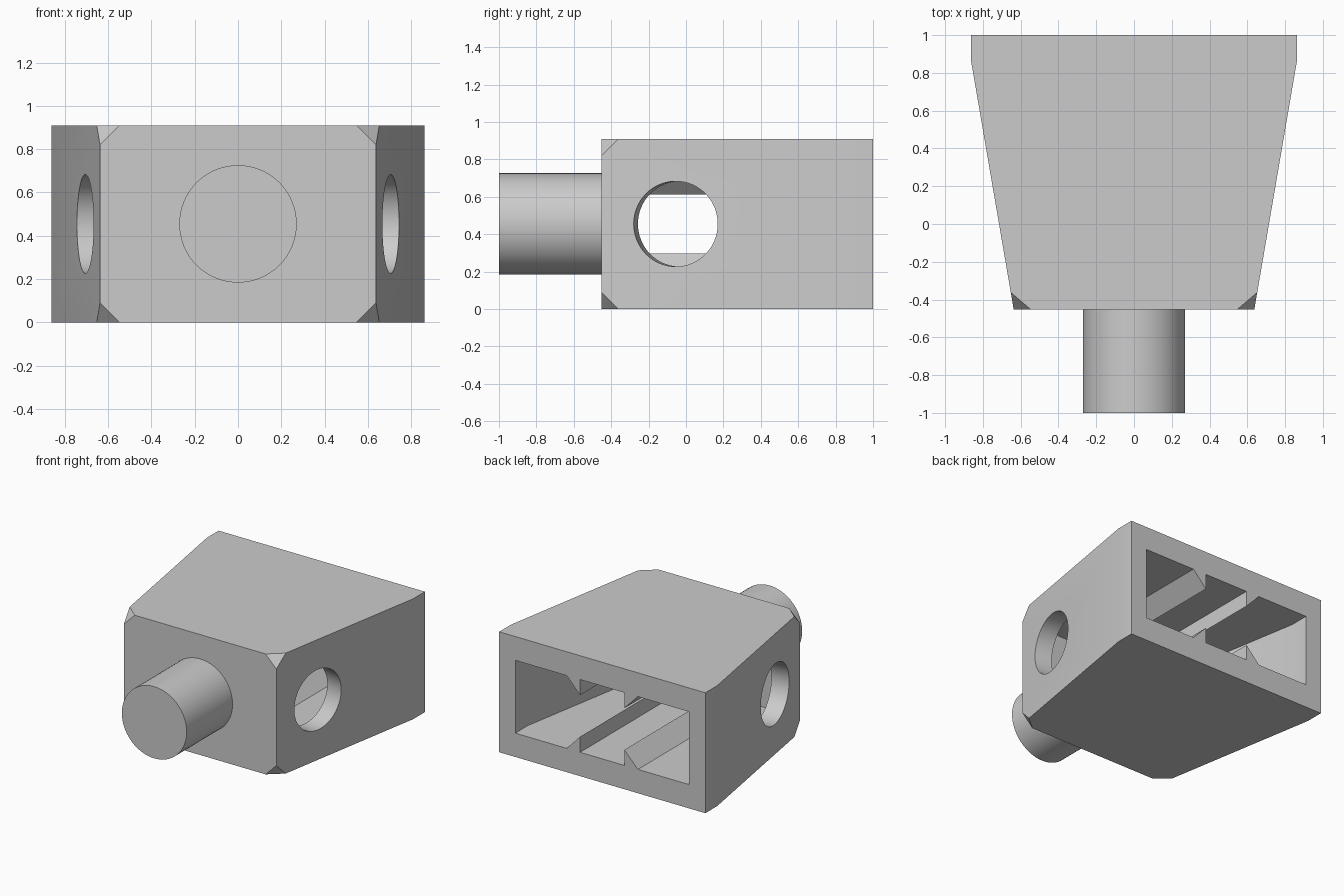
import bpy, bmesh, math
from mathutils import Matrix, Vector

cube = bpy.data.objects.get("Cube")
if cube:
    bpy.data.objects.remove(cube, do_unlink=True)

HEIGHT = 0.91
MID = HEIGHT / 2
BACK, KINK, FRONT, INNER_FRONT = 1.0, 0.86, -0.452, -0.32
HALF_BACK, HALF_FRONT = 0.862, 0.637
CUT = 0.09                      # corner bevel
WALL, FLOOR = 0.135, 0.18       # side wall and floor thickness
SLOPE = (HALF_BACK - HALF_FRONT) / (KINK - FRONT)
TAPER = math.atan(SLOPE)

grey = bpy.data.materials.new("plain grey")
grey.use_nodes = True
colour = (0.6, 0.6, 0.6, 1)
grey.diffuse_color = colour
grey.node_tree.nodes["Principled BSDF"].inputs["Base Color"].default_value = colour


def half_width(y):
    return HALF_FRONT + SLOPE * (min(y, KINK) - FRONT)


def make_object(name, bm):
    bmesh.ops.recalc_face_normals(bm, faces=bm.faces)
    mesh = bpy.data.meshes.new(name)
    bm.to_mesh(mesh)
    bm.free()
    mesh.materials.append(grey)
    obj = bpy.data.objects.new(name, mesh)
    bpy.context.collection.objects.link(obj)
    return obj


def hull(name, points):
    bm = bmesh.new()
    for p in points:
        bm.verts.new(p)
    bmesh.ops.convex_hull(bm, input=bm.verts)
    bmesh.ops.dissolve_limit(bm, angle_limit=0.01, verts=bm.verts, edges=bm.edges)
    return make_object(name, bm)


def cylinder(name, centre, axis, radius, length):
    bm = bmesh.new()
    turn = Vector(axis).to_track_quat('Z', 'Y').to_matrix().to_4x4()
    bmesh.ops.create_cone(bm, cap_ends=True, segments=64, radius1=radius, radius2=radius,
                          depth=length, matrix=Matrix.Translation(centre) @ turn)
    return make_object(name, bm)


def activate(obj):
    bpy.ops.object.select_all(action='DESELECT')
    obj.select_set(True)
    bpy.context.view_layer.objects.active = obj


def smooth(obj):
    activate(obj)
    bpy.ops.object.shade_smooth_by_angle(angle=math.radians(30))


def carve(obj, cutter):
    activate(obj)
    mod = obj.modifiers.new("cut", 'BOOLEAN')
    mod.operation, mod.solver, mod.object = 'DIFFERENCE', 'EXACT', cutter
    bpy.ops.object.modifier_apply(modifier=mod.name)
    bpy.data.objects.remove(cutter, do_unlink=True)


# Tapered body with its four front corners cut off
points = []
for side in (-1, 1):
    for z, inward in ((0, 1), (HEIGHT, -1)):
        points += [(side * HALF_BACK, BACK, z), (side * HALF_BACK, KINK, z),
                   (side * half_width(FRONT + CUT), FRONT + CUT, z),
                   (side * (HALF_FRONT - CUT), FRONT, z),
                   (side * HALF_FRONT, FRONT, z + inward * CUT)]
body = hull("body", points)

# Cavity open to the back, following the outer walls
inner_kink = KINK - WALL * math.tan(TAPER / 2)
inner_front_half = half_width(INNER_FRONT) - WALL / math.cos(TAPER)
cavity_plan = [(HALF_BACK - WALL, BACK + 0.1), (HALF_BACK - WALL, inner_kink),
               (inner_front_half, INNER_FRONT)]
carve(body, hull("cavity_cutter", [(s * x, y, z) for s in (-1, 1) for x, y in cavity_plan
                                   for z in (FLOOR, HEIGHT - FLOOR)]))

# Round holes square to each slanted side wall
hole_y = -0.055
for side in (-1, 1):
    carve(body, cylinder("hole_cutter", (side * half_width(hole_y), hole_y, MID),
                         (side * math.cos(TAPER), -math.sin(TAPER), 0), 0.228, 0.4))
smooth(body)

# Ribs on the floor and ceiling, upright inside and sloped outside
RIB_IN, RIB_OUT, RIB_TOP = 0.185, 0.298, 0.298
for side, side_name in ((-1, "right"), (1, "left")):
    for level, flip in (("lower", False), ("upper", True)):
        profile = [(RIB_IN, FLOOR), (RIB_IN, RIB_TOP), (RIB_OUT, FLOOR)]
        hull(f"{level}_{side_name}_rib",
             [(side * x, y, HEIGHT - z if flip else z)
              for x, z in profile for y in (INNER_FRONT, BACK)])

# Front peg
peg = cylinder("peg", (0, (FRONT - 1) / 2, MID), (0, 1, 0), 0.271, 1 + FRONT)
smooth(peg)
